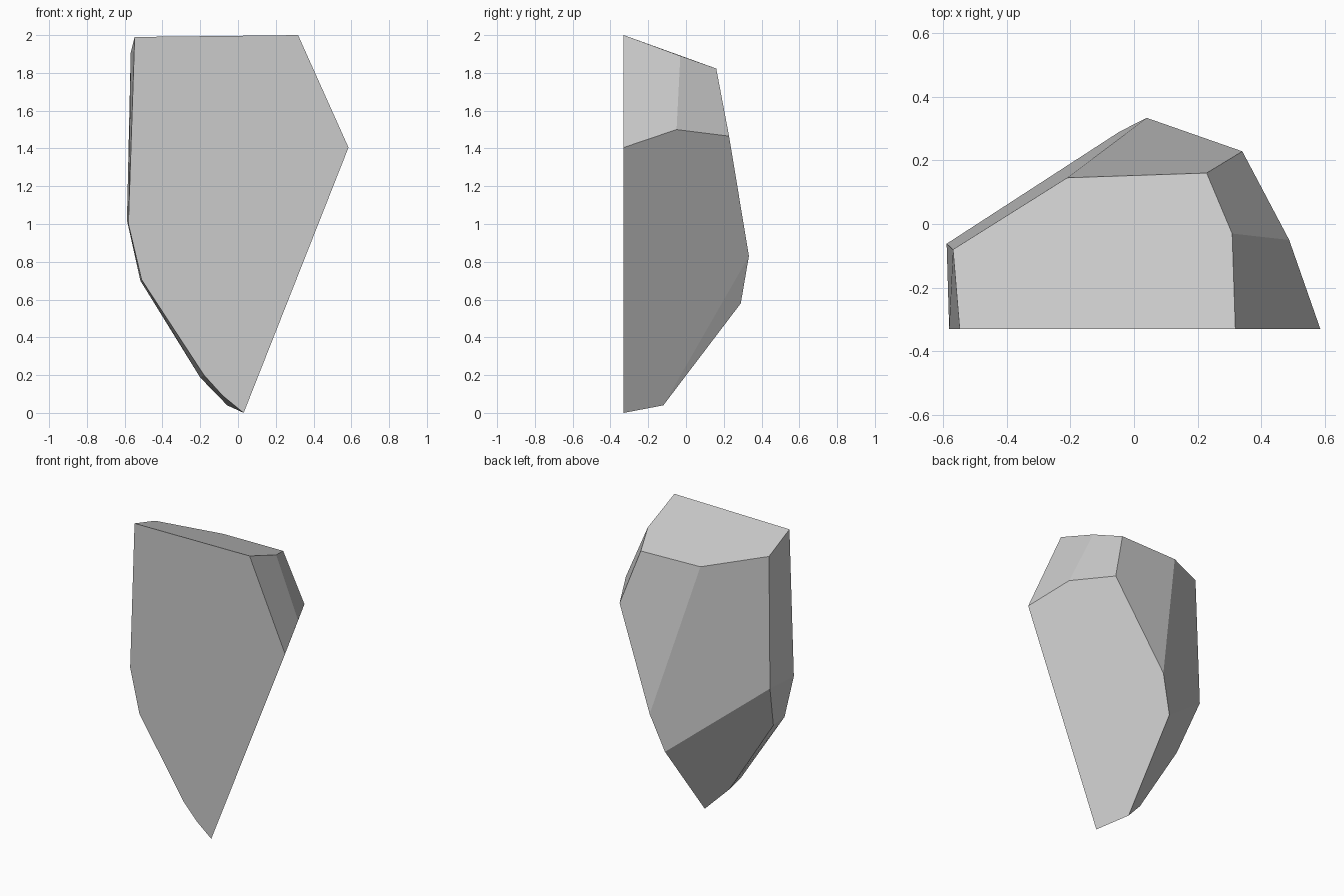
import bpy, bmesh, math

if "Cube" in bpy.data.objects:
    bpy.data.objects.remove(bpy.data.objects["Cube"])

# Corner points of the faceted stone, grouped by region
front_rim = [(x, -0.33, z) for x, z in (
    (-0.547, 1.99), (0.318, 2.0), (0.585, 1.405), (0.03, 0.0),
    (-0.08, 0.09), (-0.18, 0.20), (-0.51, 0.705), (-0.58, 1.0))]
top_rim = [(0.308, -0.03, 1.89), (0.228, 0.16, 1.823),
           (-0.21, 0.145, 1.827), (-0.568, -0.08, 1.907)]
right_shoulder = [(0.487, -0.05, 1.50), (0.34, 0.228, 1.465)]
back_ridge = [(0.04, 0.333, 0.83), (-0.045, 0.29, 0.58)]
left_side = [(-0.588, -0.062, 1.02), (-0.517, -0.20, 0.70)]
underside = [(-0.2, -0.18, 0.187), (-0.057, -0.12, 0.04)]

# Wrap the corners in a convex shell and merge coplanar triangles
bm = bmesh.new()
for p in front_rim + top_rim + right_shoulder + back_ridge + left_side + underside:
    bm.verts.new(p)
hull = bmesh.ops.convex_hull(bm, input=bm.verts)
loose = [v for v in bm.verts if not v.link_faces]
bmesh.ops.delete(bm, geom=loose, context='VERTS')
bmesh.ops.dissolve_limit(bm, angle_limit=math.radians(2),
                         verts=bm.verts, edges=bm.edges)
bmesh.ops.recalc_face_normals(bm, faces=bm.faces)

mesh = bpy.data.meshes.new("rock")
bm.to_mesh(mesh)
bm.free()

# Plain grey stone
stone = bpy.data.materials.new("stone_grey")
stone.diffuse_color = (0.6, 0.6, 0.6, 1)
stone.use_nodes = True
stone.node_tree.nodes["Principled BSDF"].inputs["Base Color"].default_value = stone.diffuse_color
mesh.materials.append(stone)
rock = bpy.data.objects.new("rock", mesh)
bpy.context.collection.objects.link(rock)
